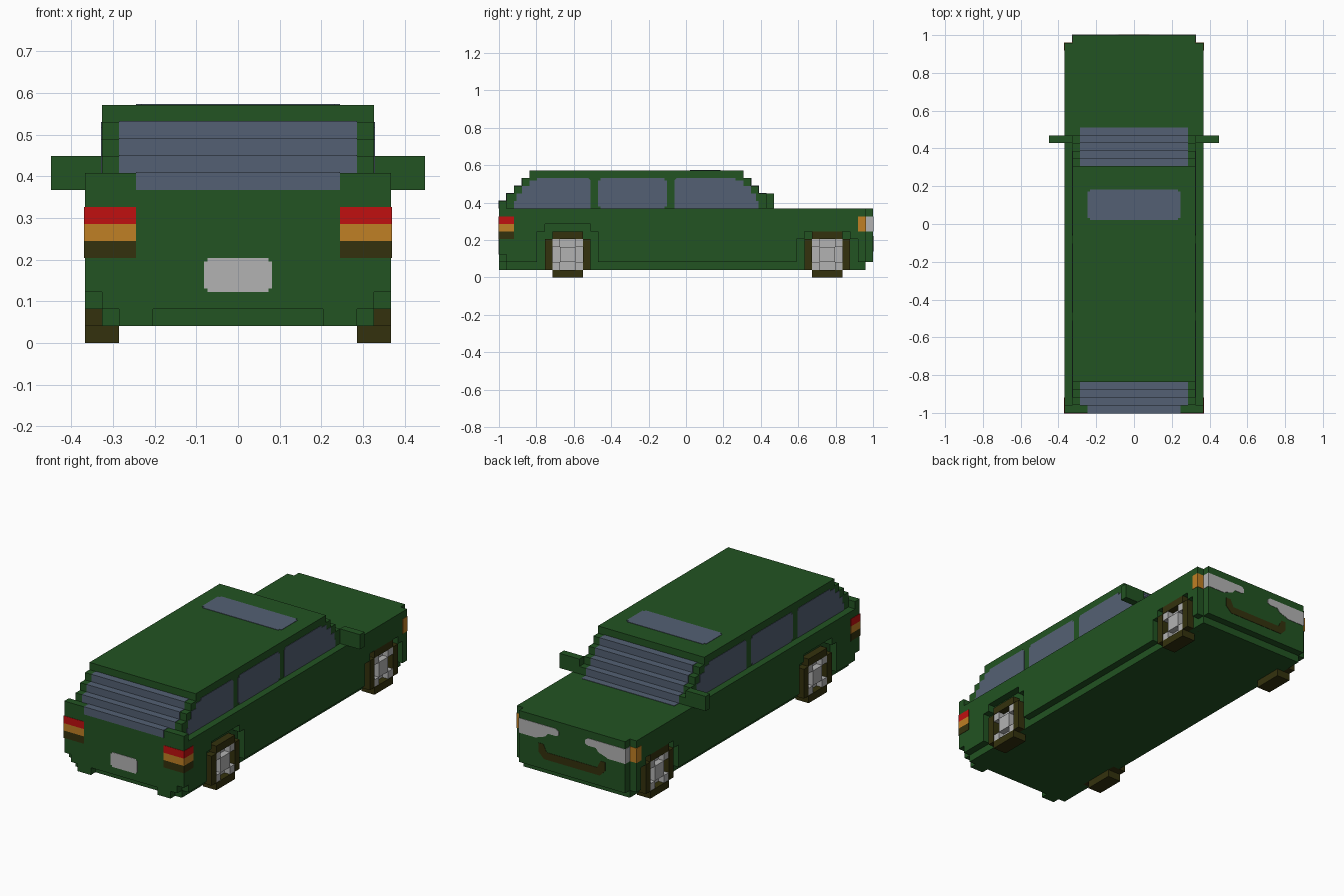
import bpy, bmesh
from mathutils import Vector

cube = bpy.data.objects.get("Cube")
if cube:
    bpy.data.objects.remove(cube, do_unlink=True)

V = 2 / 49          # size of one block
E = 0.05            # how far painted plates stand out, in blocks


def material(name, r, g, b):
    m = bpy.data.materials.new(name)
    m.use_nodes = True
    m.diffuse_color = (r, g, b, 1)
    bsdf = next(n for n in m.node_tree.nodes if n.type == 'BSDF_PRINCIPLED')
    bsdf.inputs["Base Color"].default_value = (r, g, b, 1)
    bsdf.inputs["Roughness"].default_value = 0.8
    return m


GREEN = material("dark green paint", 0.016, 0.087, 0.016)
GLASS = material("blue grey glass", 0.088, 0.118, 0.172)
RED = material("red light", 0.53, 0.005, 0.005)
ORANGE = material("orange light", 0.53, 0.216, 0.018)
DARK = material("dark brown rubber", 0.034, 0.031, 0.004)
GREY = material("light grey", 0.45, 0.45, 0.45)

# Axis order that places (u, v, depth) into x, y, z
PLACE = {'x': lambda u, v, d: (d, u - 24.5, v),      # outline in y-z
         'y': lambda u, v, d: (u, d - 24.5, v),      # outline in x-z
         'z': lambda u, v, d: (u, v - 24.5, d)}      # outline in x-y


def build(name, mat, prisms, mirror=False):
    """Make one object from extruded outlines: (axis, outline, start, end)."""
    bm = bmesh.new()
    for axis, outline, a, b in prisms:
        for s in ((1, -1) if mirror else (1,)):
            rings = []
            for d in (a, b):
                pts = [Vector(PLACE[axis](u, v, d)) * V for u, v in outline]
                rings.append([bm.verts.new((p.x * s, p.y, p.z)) for p in pts])
            lo, hi = rings
            bm.faces.new(lo)
            bm.faces.new(hi[::-1])
            n = len(lo)
            for i in range(n):
                j = (i + 1) % n
                bm.faces.new((lo[i], hi[i], hi[j], lo[j]))
    bmesh.ops.recalc_face_normals(bm, faces=bm.faces[:])
    me = bpy.data.meshes.new(name)
    bm.to_mesh(me)
    bm.free()
    me.materials.append(mat)
    ob = bpy.data.objects.new(name, me)
    bpy.context.collection.objects.link(ob)
    return ob


def rect(u0, v0, u1, v1):
    return [(u0, v0), (u1, v0), (u1, v1), (u0, v1)]


def notched(u0, v0, u1, v1, c=0.3):
    """Rectangle with small square steps at its corners."""
    return [(u0 + c, v0), (u1 - c, v0), (u1 - c, v0 + c), (u1, v0 + c),
            (u1, v1 - c), (u1 - c, v1 - c), (u1 - c, v1), (u0 + c, v1),
            (u0 + c, v1 - c), (u0, v1 - c), (u0, v0 + c), (u0 + c, v0 + c)]


def box(x0, x1, y0, y1, z0, z1):
    return ('x', rect(y0, z0, y1, z1), x0, x1)


# Main body with stepped cabin, running the full length
body = [(1, 1), (48, 1), (48, 2), (49, 2), (49, 9), (36, 9), (36, 10), (35, 10),
        (35, 11), (34, 11), (34, 12), (33, 12), (33, 13), (32, 13), (32, 14),
        (4, 14), (4, 13), (3, 13), (3, 12), (2, 12), (2, 11), (1, 11), (1, 10),
        (0, 10), (0, 2), (1, 2)]
build("body", GREEN, [('x', body, -8, 8)])

# Outer side panels with wheel arches cut out
panel = [(0, 3), (0, 10), (1, 10), (1, 9), (48, 9), (48, 2), (47, 2), (47, 5),
         (46, 5), (46, 6), (40, 6), (40, 5), (39, 5), (39, 2), (13, 2), (13, 6),
         (12, 6), (12, 7), (6, 7), (6, 6), (5, 6), (5, 2), (1, 2), (1, 3)]
build("side_panels", GREEN, [('x', panel, 8, 9)], mirror=True)
build("rear_bumper_feet", GREEN, [box(5, 7, 0, 1, 1, 2)], mirror=True)
build("side_mirrors", GREEN, [box(8, 11, 35, 36, 9, 11)], mirror=True)

# Stepped windscreen and rear window, just proud of the body steps
front, rear = [], []
for k in range(9, 13):
    front.append(box(-7, 7, 28, 45 - k + E, k, k + 1 + E))
    w = 6 if k == 9 else 7
    rear.append(box(-w, w, k - 9 - E, 8, k, k + 1 + E))
front.append(box(-7, 7, 35, 37, 8.9, 9 + E))
build("windscreen", GLASS, front)
build("rear_window", GLASS, rear)
build("roof_window", GLASS, [('z', notched(-6, 25, 6, 29), 13.9, 14 + E)])

# Side windows
rear_side = [(2, 9), (12, 9), (12, 12.7), (11.7, 13), (5, 13), (5, 12.7), (4, 12.7),
             (4, 12), (3, 12), (3, 11), (2.3, 11), (2.3, 10), (2, 10)]
front_side = [(23, 9), (34, 9), (34, 10), (33.7, 10), (33.7, 11), (33, 11), (33, 12),
              (32, 12), (32, 12.7), (31, 12.7), (31, 13), (23.3, 13), (23, 12.7)]
build("side_windows", GLASS,
      [('x', o, 7.9, 8 + E) for o in (rear_side, notched(13, 9, 22, 13), front_side)],
      mirror=True)

# Tail lights wrapping the rear corners
for name, mat, z in (("red", RED, 7), ("orange", ORANGE, 6), ("dark", DARK, 5)):
    build("tail_light_" + name, mat, [box(6, 9 + E, -E, 2, z, z + 1)], mirror=True)
build("rear_plate", GREY, [('y', notched(-2, 3, 2, 5, 0.2), -E, 0.1)])

# Headlights, corner indicators and grille
lamp = [(8 + E, 6), (8 + E, 8), (2.4, 8), (2, 7.7), (2, 7.2), (2.4, 7),
        (3.6, 7), (4, 6.5), (5, 6.2), (5.4, 6)]
build("headlights", GREY, [('y', lamp, 48.02, 49 + E)], mirror=True)
build("indicators", ORANGE, [box(8, 9 + E, 47, 48 + E, 6, 8)], mirror=True)
grille = [(-5, 5.4), (-5, 4.2), (-4.2, 3.4), (4.2, 3.4), (5, 4.2), (5, 5.4),
          (4.3, 5.4), (3.8, 4.4), (-3.8, 4.4), (-4.3, 5.4)]
build("grille", DARK, [('y', grille, 48.9, 49 + E)])

# Wheels: stepped tyre with a recessed hub and raised blocks
for name, c in (("rear", 9), ("front", 43)):
    tyre = [box(7, 8, c - 3, c + 3, 1, 5), box(7, 8, c - 2, c + 2, 0, 6),
            box(8, 9, c - 3, c - 2, 1, 5), box(8, 9, c + 2, c + 3, 1, 5),
            box(8, 9, c - 2, c + 2, 0, 1), box(8, 9, c - 2, c + 2, 5, 6)]
    build(name + "_tyres", DARK, tyre, mirror=True)
    hub = [box(7.5, 8.1, c - 2, c + 2, 1, 5), box(8, 8.95, c - 1, c + 1, 2, 4)]
    hub += [box(8, 8.95, y, y + 1, z, z + 1) for y in (c - 2, c + 1) for z in (1, 4)]
    build(name + "_hubs", GREY, hub, mirror=True)
